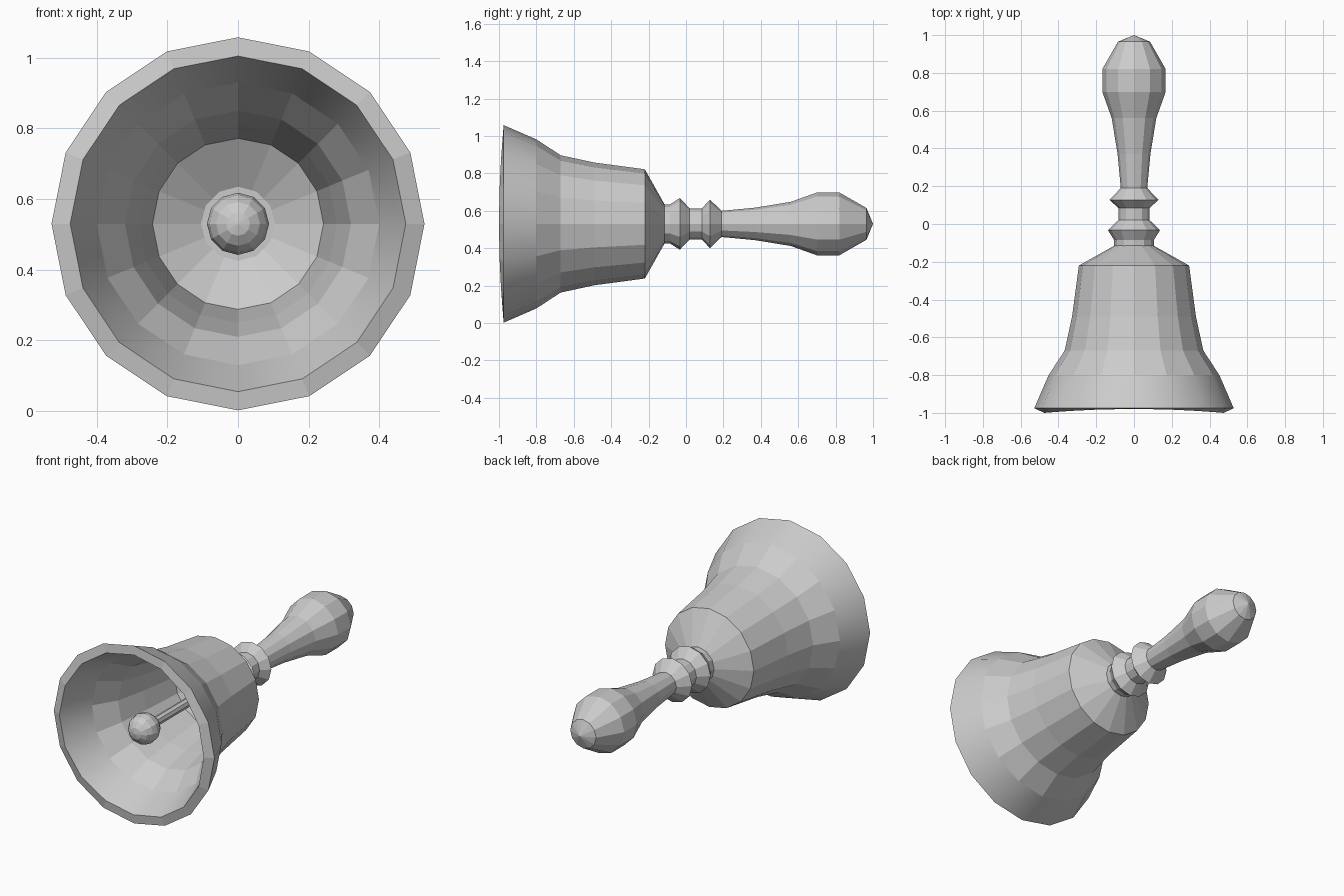
import bpy, bmesh
from math import sin, cos, pi

if "Cube" in bpy.data.objects:
    bpy.data.objects.remove(bpy.data.objects["Cube"])

CZ = 0.53  # height of the bell's axis, which runs along y


def revolve(name, profile, sides, smooth_bands=(), wave=None):
    """Spin (y, radius) points around the axis; radius 0 makes a pole."""
    bm = bmesh.new()
    rings = []
    for i, (y, r) in enumerate(profile):
        if r == 0:
            rings.append([bm.verts.new((0, y, CZ))] * sides)
            continue
        ring = []
        for k in range(sides):
            a = 2 * pi * k / sides
            dy = wave[1] * cos(a) ** 2 if wave and wave[0] == i else 0
            ring.append(bm.verts.new((r * cos(a), y + dy, CZ + r * sin(a))))
        rings.append(ring)
    for i, (lo, hi) in enumerate(zip(rings, rings[1:])):
        for k in range(sides):
            j = (k + 1) % sides
            quad = list(dict.fromkeys((lo[k], lo[j], hi[j], hi[k])))
            bm.faces.new(quad).smooth = i in smooth_bands
    bmesh.ops.recalc_face_normals(bm, faces=bm.faces)
    mesh = bpy.data.meshes.new(name)
    bm.to_mesh(mesh)
    bm.free()
    obj = bpy.data.objects.new(name, mesh)
    bpy.context.collection.objects.link(obj)
    return obj


# Bell shell: outside from crown to lip, then the inside back to the crown
revolve("bell_shell", [
    (-0.115, 0), (-0.115, 0.105), (-0.22, 0.292), (-0.49, 0.328),
    (-0.67, 0.367), (-0.80, 0.452), (-0.975, 0.528),
    (-0.979, 0.475), (-0.80, 0.40), (-0.67, 0.32), (-0.49, 0.28),
    (-0.25, 0.242), (-0.16, 0.09), (-0.16, 0)],
    16, smooth_bands=(5, 7), wave=(7, -0.021))

# Turned handle with two collars and a bulb grip
revolve("handle", [
    (-0.17, 0), (-0.17, 0.105), (-0.085, 0.105), (-0.033, 0.138),
    (0.02, 0.083), (0.085, 0.083), (0.128, 0.13), (0.19, 0.07),
    (0.37, 0.087), (0.56, 0.118), (0.70, 0.168), (0.82, 0.168),
    (0.965, 0.085), (1.0, 0)], 12)

# Clapper rod
revolve("clapper_rod", [(-0.85, 0), (-0.85, 0.026), (-0.15, 0.026), (-0.15, 0)], 8)

# Clapper ball
steps = 8
revolve("clapper_ball", [
    (-0.88 - 0.088 * cos(pi * i / steps),
     0 if i in (0, steps) else 0.088 * sin(pi * i / steps))
    for i in range(steps + 1)], 12)
